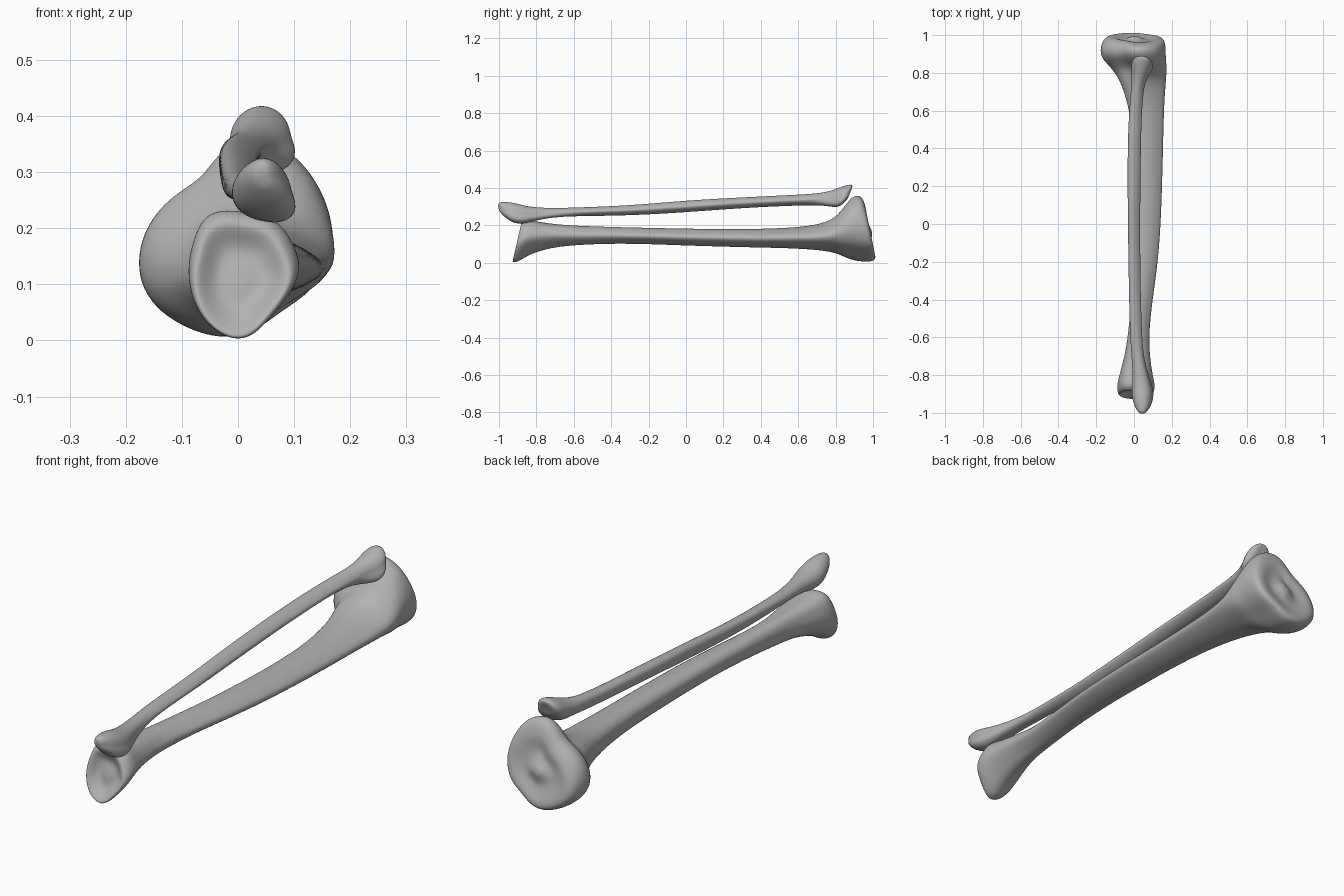
import bpy, bmesh, math

cube = bpy.data.objects.get("Cube")
if cube:
    bpy.data.objects.remove(cube, do_unlink=True)

bone = bpy.data.materials.new("bone grey")
bone.use_nodes = True
bone.diffuse_color = (0.45, 0.45, 0.45, 1)
bone.node_tree.nodes["Principled BSDF"].inputs["Base Color"].default_value = (0.45, 0.45, 0.45, 1)

SIDES = 24
# Cross-section outlines: radii at equal angles, counted from +x towards +z
SHAFT = (10, 8.2, 7.6, 8, 9, 8.6, 7.8, 8.6, 9, 8, 7.6, 8.4)
PLATEAU = (165, 163, 170, 165, 118, 130, 163, 190, 183, 175, 150, 162)
ANKLE = (10, 10, 11, 11, 12.5, 10.5, 10, 10.5, 11.5, 12, 9.5, 9)
KNOB = (50, 50, 53, 56, 58, 60, 60, 55, 50, 50, 60, 65)


def outline(radii):
    """Smooth closed outline scaled to fill the square from -1 to 1."""
    n = len(radii)
    pts = []
    for i in range(SIDES):
        t = i * n / SIDES
        k, f = int(t), t % 1
        a, b, c, d = (radii[(k + j) % n] for j in (-1, 0, 1, 2))
        r = b + f * ((c - a) + f * (2*a - 5*b + 4*c - d + f * (3*(b - c) + d - a))) / 2
        angle = math.tau * i / SIDES
        pts.append((r * math.cos(angle), r * math.sin(angle)))
    lo = [min(p[j] for p in pts) for j in (0, 1)]
    hi = [max(p[j] for p in pts) for j in (0, 1)]
    return [tuple(2 * (p[j] - lo[j]) / (hi[j] - lo[j]) - 1 for j in (0, 1)) for p in pts]


def ring(shape, y, x0, x1, z0, z1, slant=0):
    """One cross-section fitted to a box; slant tips it along y."""
    return [((x0 + x1) / 2 + u * (x1 - x0) / 2, y + slant * v,
             (z0 + z1) / 2 + v * (z1 - z0) / 2) for u, v in outline(shape)]


def shrink(pts, s, dy):
    """Inner ring of an end face."""
    mid = [sum(p[j] for p in pts) / len(pts) for j in range(3)]
    return [tuple(mid[j] + s * (p[j] - mid[j]) + (dy if j == 1 else 0) for j in range(3))
            for p in pts]


def make_bone(name, stations, front_cap, back_cap):
    """Loft the stations, closing each end with shrinking rings."""
    rings = [ring(*s) for s in stations]
    front = [shrink(rings[0], s, d) for s, d in front_cap]
    back = [shrink(rings[-1], s, d) for s, d in back_cap]
    rings = front[::-1] + rings + back
    bm = bmesh.new()
    loops = [[bm.verts.new(p) for p in r] for r in rings]
    for a, b in zip(loops, loops[1:]):
        for i in range(SIDES):
            j = (i + 1) % SIDES
            bm.faces.new((a[i], a[j], b[j], b[i]))
    # Fan the tiny end holes to a centre point
    for loop in (loops[0], loops[-1]):
        mid = bm.verts.new([sum(v.co[j] for v in loop) / SIDES for j in range(3)])
        for i in range(SIDES):
            bm.faces.new((loop[i], loop[(i + 1) % SIDES], mid))
    bmesh.ops.recalc_face_normals(bm, faces=bm.faces)
    mesh = bpy.data.meshes.new(name)
    bm.to_mesh(mesh)
    bm.free()
    mesh.materials.append(bone)
    mesh.polygons.foreach_set("use_smooth", [True] * len(mesh.polygons))
    obj = bpy.data.objects.new(name, mesh)
    bpy.context.collection.objects.link(obj)
    sub = obj.modifiers.new("smooth", "SUBSURF")
    sub.levels = sub.render_levels = 2
    return obj


# Large bone: ankle end at the front, knee plateau at the back
make_bone("shin_bone", [
    (ANKLE, -.91, -.08, .095, .00, .215, .025),
    (ANKLE, -.88, -.09, .112, .00, .235, .022),
    (ANKLE, -.84, -.088, .11, .035, .232, .01),
    (ANKLE, -.79, -.075, .098, .06, .22),
    (ANKLE, -.7, -.05, .085, .083, .207),
    (SHAFT, -.58, -.03, .08, .095, .198),
    (SHAFT, -.4, -.015, .1, .103, .192),
    (SHAFT, -.2, .0, .13, .1, .187),
    (SHAFT, .05, .01, .147, .09, .182),
    (SHAFT, .35, .01, .155, .082, .18),
    (SHAFT, .55, -.015, .16, .078, .187),
    (SHAFT, .68, -.045, .166, .07, .2),
    (SHAFT, .77, -.08, .175, .06, .225),
    (PLATEAU, .83, -.125, .175, .04, .275),
    (PLATEAU, .88, -.178, .17, .015, .35),
    (PLATEAU, .93, -.182, .17, .005, .365, -.01),
    (PLATEAU, .97, -.165, .165, .005, .345, -.025),
    (PLATEAU, .985, -.14, .148, .02, .315, -.03),
], [(.8, .012), (.5, .035), (.2, .03)], [(.8, .002), (.5, -.012), (.3, -.006), (.12, .008)])

# Slender bone: ankle tip at the front, small head at the back
make_bone("calf_bone", [
    (KNOB, -.993, .02, .07, .26, .322, -.008),
    (KNOB, -.97, .005, .09, .238, .327, -.008),
    (KNOB, -.92, -.012, .104, .21, .322),
    (KNOB, -.87, -.012, .103, .208, .306),
    (KNOB, -.81, -.005, .08, .225, .297),
    (KNOB, -.72, -.012, .055, .242, .292),
    (SHAFT, -.58, -.022, .042, .25, .296),
    (SHAFT, -.3, -.028, .035, .252, .306),
    (SHAFT, .0, -.032, .033, .27, .334),
    (SHAFT, .3, -.035, .036, .293, .35),
    (SHAFT, .55, -.03, .04, .305, .362),
    (SHAFT, .7, -.016, .05, .308, .37),
    (KNOB, .77, -.012, .068, .3, .383),
    (KNOB, .82, -.016, .1, .296, .407, .01),
    (KNOB, .855, -.014, .105, .31, .421, .02),
    (KNOB, .875, .0, .085, .335, .415, .016),
], [(.6, -.007), (.25, -.009)], [(.65, .003), (.25, .002)])
